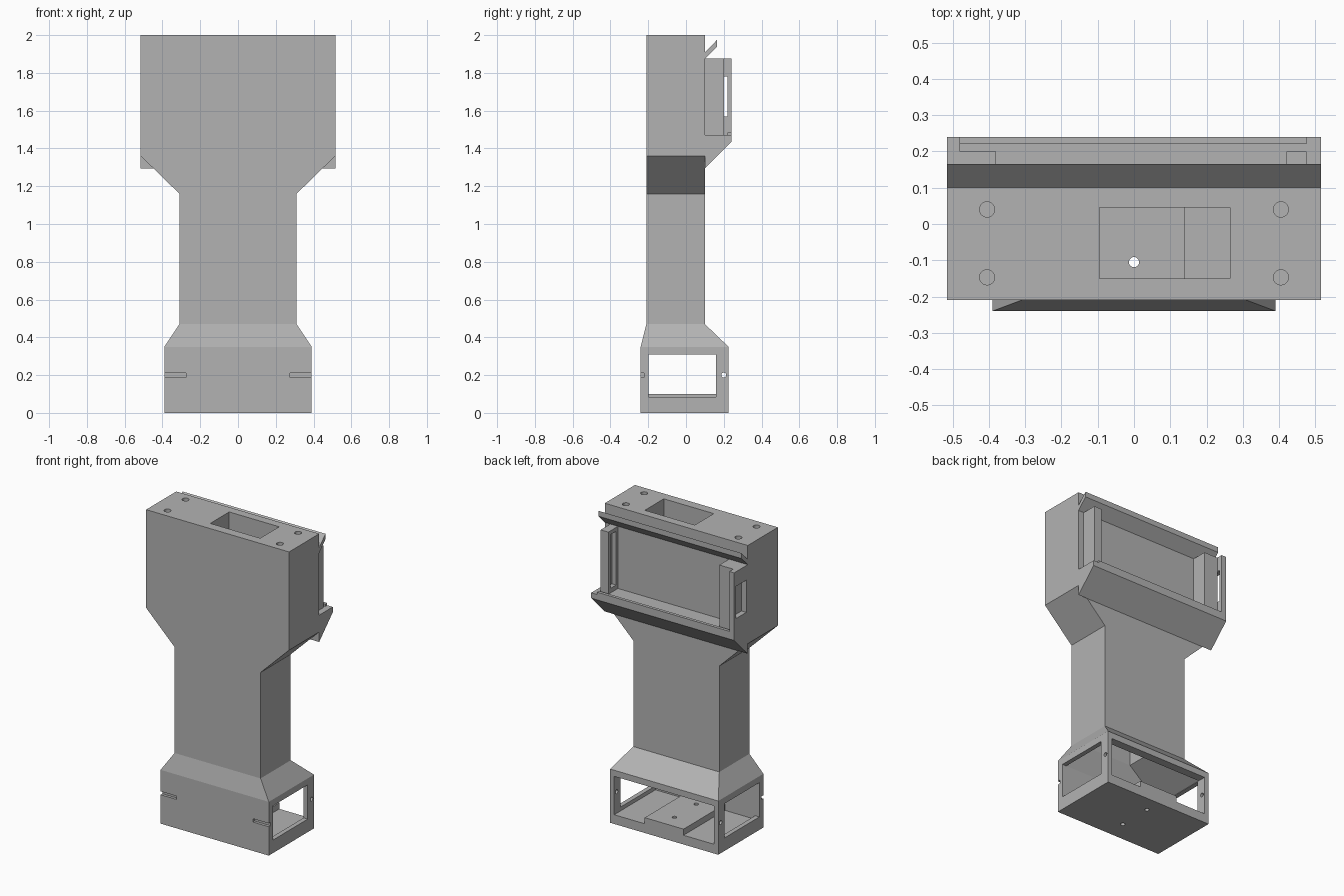
import bpy
import bmesh

old = bpy.data.objects.get("Cube")
if old:
    bpy.data.objects.remove(old, do_unlink=True)

grey = bpy.data.materials.new("matte grey")
grey.use_nodes = True
COLOUR = (0.45, 0.45, 0.45, 1)
grey.diffuse_color = COLOUR
grey.node_tree.nodes["Principled BSDF"].inputs["Base Color"].default_value = COLOUR


def finish(bm, name):
    bmesh.ops.recalc_face_normals(bm, faces=bm.faces)
    mesh = bpy.data.meshes.new(name)
    bm.to_mesh(mesh)
    bm.free()
    mesh.materials.append(grey)
    obj = bpy.data.objects.new(name, mesh)
    bpy.context.collection.objects.link(obj)
    return obj


def loft(name, sections):
    """Skin rectangles given as (z, x0, x1, y0, y1)."""
    bm = bmesh.new()
    rings = []
    for z, x0, x1, y0, y1 in sections:
        corners = [(x0, y0), (x1, y0), (x1, y1), (x0, y1)]
        rings.append([bm.verts.new((x, y, z)) for x, y in corners])
    for low, high in zip(rings, rings[1:]):
        for i in range(4):
            j = (i + 1) % 4
            bm.faces.new((low[i], low[j], high[j], high[i]))
    bm.faces.new(rings[0][::-1])
    bm.faces.new(rings[-1])
    return finish(bm, name)


def box(name, x0, x1, y0, y1, z0, z1):
    return loft(name, [(z0, x0, x1, y0, y1), (z1, x0, x1, y0, y1)])


def extrude_x(name, profile, x0, x1):
    """Extrude a (y, z) outline along x."""
    bm = bmesh.new()
    face = bm.faces.new([bm.verts.new((x0, y, z)) for y, z in profile])
    new = bmesh.ops.extrude_face_region(bm, geom=[face])["geom"]
    moved = [v for v in new if isinstance(v, bmesh.types.BMVert)]
    bmesh.ops.translate(bm, verts=moved, vec=(x1 - x0, 0, 0))
    return finish(bm, name)


def drill(name, centre, radius, depth, along_x=False):
    bm = bmesh.new()
    bmesh.ops.create_cone(bm, cap_ends=True, segments=20, radius1=radius,
                          radius2=radius, depth=depth)
    obj = finish(bm, name)
    if along_x:
        obj.rotation_euler.y = 1.570796
    obj.location = centre
    return obj


def cut(targets, cutters):
    for target in targets:
        for cutter in cutters:
            cutter.hide_render = True
            mod = target.modifiers.new("cut", 'BOOLEAN')
            mod.operation = 'DIFFERENCE'
            mod.solver = 'EXACT'
            mod.object = cutter
        bpy.context.view_layer.update()
        graph = bpy.context.evaluated_depsgraph_get()
        mesh = bpy.data.meshes.new_from_object(target.evaluated_get(graph))
        target.modifiers.clear()
        target.data = mesh
    for cutter in cutters:
        bpy.data.objects.remove(cutter, do_unlink=True)


# Body: flared foot, neck and wide head in one skin
FRONT, BACK, HEAD = -0.21, 0.10, 0.515
body = loft("body", [
    (0, -0.39, 0.39, -0.24, 0.225), (0.35, -0.39, 0.39, -0.24, 0.225),
    (0.47, -0.31, 0.31, FRONT, BACK), (1.16, -0.31, 0.31, FRONT, BACK),
    (1.36, -HEAD, HEAD, FRONT, BACK), (2.0, -HEAD, HEAD, FRONT, BACK)])
platform = box("foot_platform", -0.14, 0.14, -0.2, 0.225, 0.06, 0.10)

# Hollow foot that narrows into the shaft
cutters = [
    loft("shaft", [(0.06, -0.36, 0.36, -0.2, 0.17), (0.31, -0.36, 0.36, -0.2, 0.17),
                   (0.46, -0.095, 0.265, -0.15, 0.045), (2.1, -0.095, 0.265, -0.15, 0.045)]),
    box("back_opening", -0.36, 0.36, 0.1, 0.3, 0.06, 0.31),
    box("side_windows", -0.5, 0.5, -0.198, 0.16, 0.085, 0.308),
    drill("side_holes", (0, 0.2, 0.2), 0.013, 1.0, True)]
# Front grooves and top screw holes
for s in (-1, 1):
    x0, x1 = sorted((s * 0.275, s * 0.45))
    cutters.append(box("front_groove", x0, x1, -0.3, -0.222, 0.188, 0.21))
    for y in (-0.147, 0.04):
        cutters.append(drill("screw_hole", (s * 0.405, y, 2.0), 0.021, 0.24))
cut([body], cutters)
cut([body, platform], [drill("floor_hole", (0, y, 0.05), 0.014, 0.3)
                       for y in (-0.105, 0.12)])

# Panel holder on the back: shelf, ridge and top lip
extrude_x("shelf", [(BACK, 1.295), (0.24, 1.435), (0.24, 1.47), (BACK, 1.47)], -HEAD, HEAD)
box("shelf_ridge", -0.48, 0.475, 0.22, 0.24, 1.47, 1.485)
extrude_x("top_lip", [(BACK, 1.875), (0.165, 1.94), (0.165, 1.975), (BACK, 1.91)], -HEAD, HEAD)

# Holder arms
wall = box("windowed_wall", -HEAD, -0.48, BACK, 0.24, 1.47, 1.875)
cut([wall], [box("wall_window", -0.6, -0.4, 0.115, 0.22, 1.57, 1.78)])
box("wide_arm", -0.48, -0.38, BACK, 0.2, 1.47, 1.875)
arm = box("narrow_arm", 0.42, 0.475, BACK, 0.2, 1.47, 1.875)
cut([arm], [box("arm_recess", 0.4, 0.45, 0.12, 0.175, 1.5, 1.85)])
